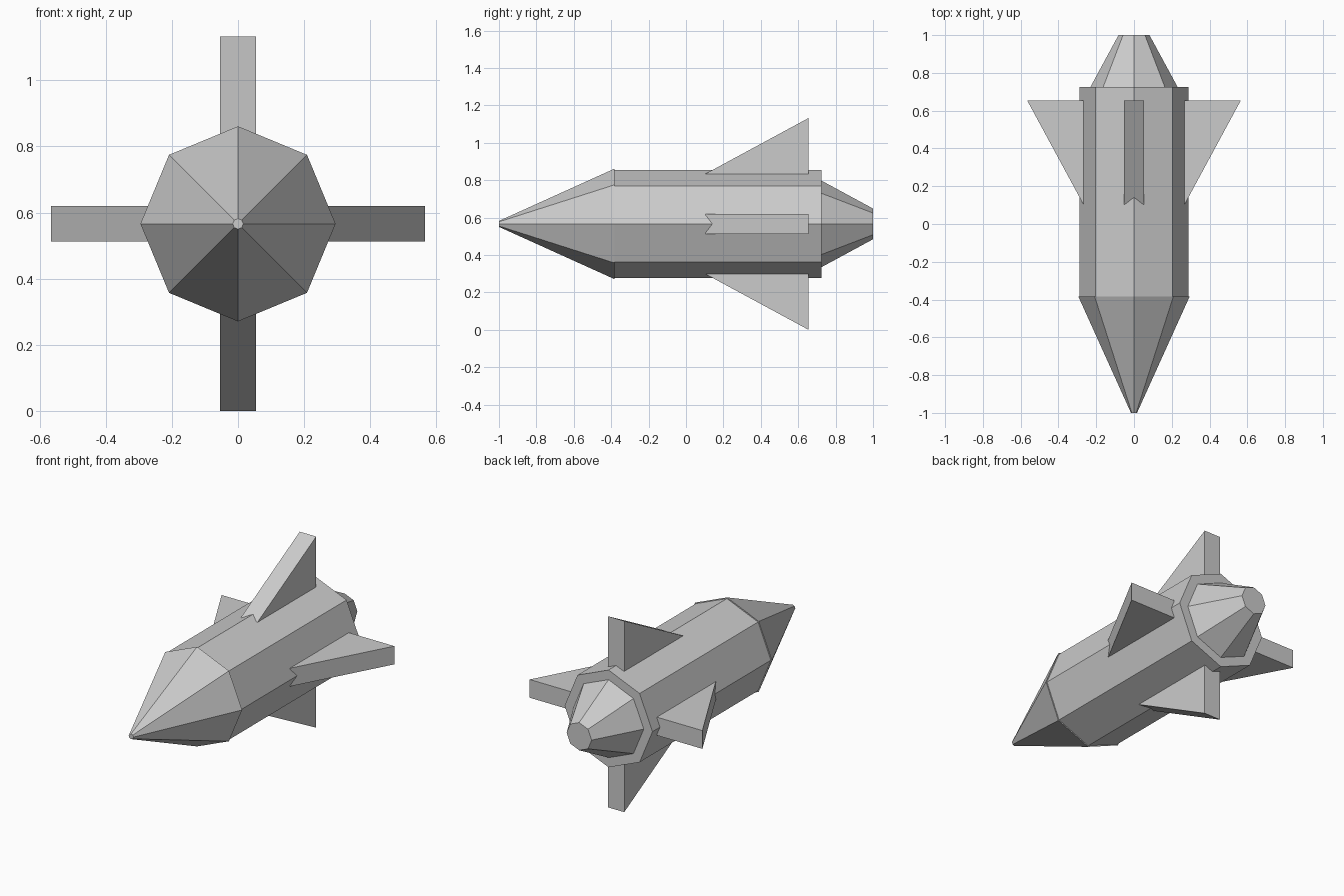
import bpy, bmesh, math
from mathutils import Matrix, Vector

if "Cube" in bpy.data.objects:
    bpy.data.objects.remove(bpy.data.objects["Cube"])

AXIS_Z = 0.566

grey = bpy.data.materials.new("light grey")
grey.diffuse_color = (0.6, 0.6, 0.6, 1)
grey.use_nodes = True
grey.node_tree.nodes["Principled BSDF"].inputs["Base Color"].default_value = grey.diffuse_color


def finish(name, bm):
    bmesh.ops.recalc_face_normals(bm, faces=bm.faces)
    mesh = bpy.data.meshes.new(name)
    bm.to_mesh(mesh)
    bm.free()
    mesh.materials.append(grey)
    obj = bpy.data.objects.new(name, mesh)
    obj.location.z = AXIS_Z
    bpy.context.collection.objects.link(obj)


def section(name, y0, r0, y1, r1):
    """Capped eight-sided section along y, with a corner at the top."""
    bm = bmesh.new()
    rings = []
    for y, r in ((y0, r0), (y1, r1)):
        angles = [math.tau * i / 8 for i in range(8)]
        rings.append([bm.verts.new((r * math.sin(a), y, r * math.cos(a))) for a in angles])
        bm.faces.new(rings[-1])
    for i in range(8):
        j = (i + 1) % 8
        bm.faces.new((rings[0][i], rings[0][j], rings[1][j], rings[1][i]))
    finish(name, bm)


def fin(name, angle):
    """Triangular wedge turned about the body axis."""
    bm = bmesh.new()
    profile = ((0.104, 0.268), (0.655, 0.268), (0.655, 0.566))
    face = bm.faces.new([bm.verts.new((-0.054, y, r)) for y, r in profile])
    new = bmesh.ops.extrude_face_region(bm, geom=[face])["geom"]
    verts = [v for v in new if isinstance(v, bmesh.types.BMVert)]
    bmesh.ops.translate(bm, verts=verts, vec=Vector((0.108, 0, 0)))
    bmesh.ops.rotate(bm, verts=bm.verts, matrix=Matrix.Rotation(angle, 3, 'Y'))
    finish(name, bm)


# Hull
section("nose_cone", -1.0, 0.016, -0.383, 0.295)
section("body", -0.383, 0.288, 0.725, 0.288)
section("tail_cone", 0.725, 0.231, 1.0, 0.082)

# Four fins
for i, side in enumerate(("top", "right", "bottom", "left")):
    fin(side + "_fin", i * math.pi / 2)
